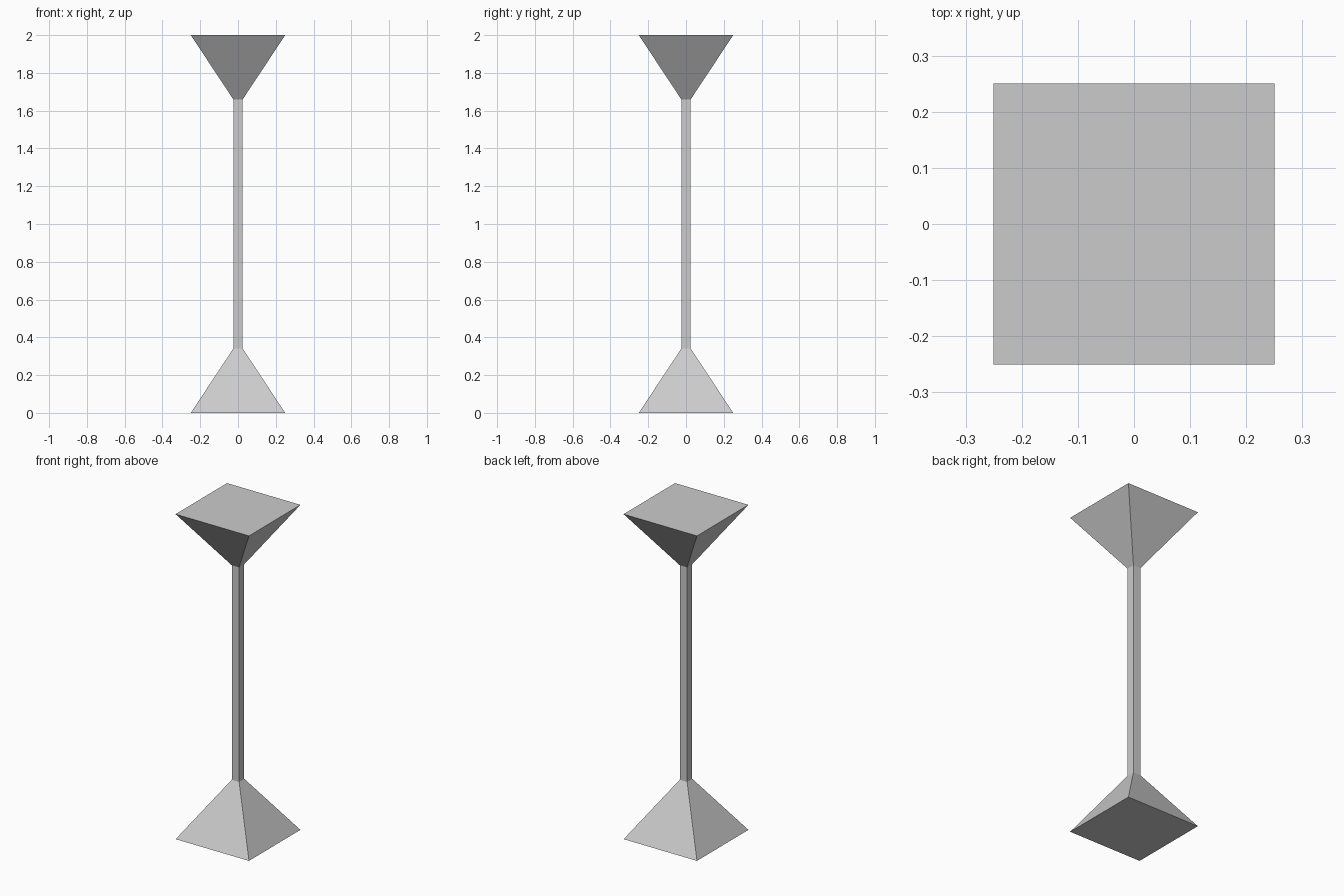
import bpy
from math import pi, sqrt

if "Cube" in bpy.data.objects:
    bpy.data.objects.remove(bpy.data.objects["Cube"])

BASE, SHAFT = 0.25, 0.025      # half widths
HEIGHT, FLARE = 2.0, 0.34      # total height, height of each flared end


def square_frustum(name, z0, z1, half0, half1):
    """Four-sided tapered block aligned to the axes."""
    bpy.ops.mesh.primitive_cone_add(
        vertices=4, radius1=half0 * sqrt(2), radius2=half1 * sqrt(2),
        depth=z1 - z0, location=(0, 0, (z0 + z1) / 2), rotation=(0, 0, pi / 4))
    obj = bpy.context.object
    obj.name = name
    bpy.ops.object.transform_apply(location=True, rotation=True, scale=True)
    return obj


# Flared foot, slim square post, and inverted flare with a flat top
square_frustum("base", 0, FLARE, BASE, SHAFT)
square_frustum("post", FLARE, HEIGHT - FLARE, SHAFT, SHAFT)
square_frustum("top", HEIGHT - FLARE, HEIGHT, SHAFT, BASE)
